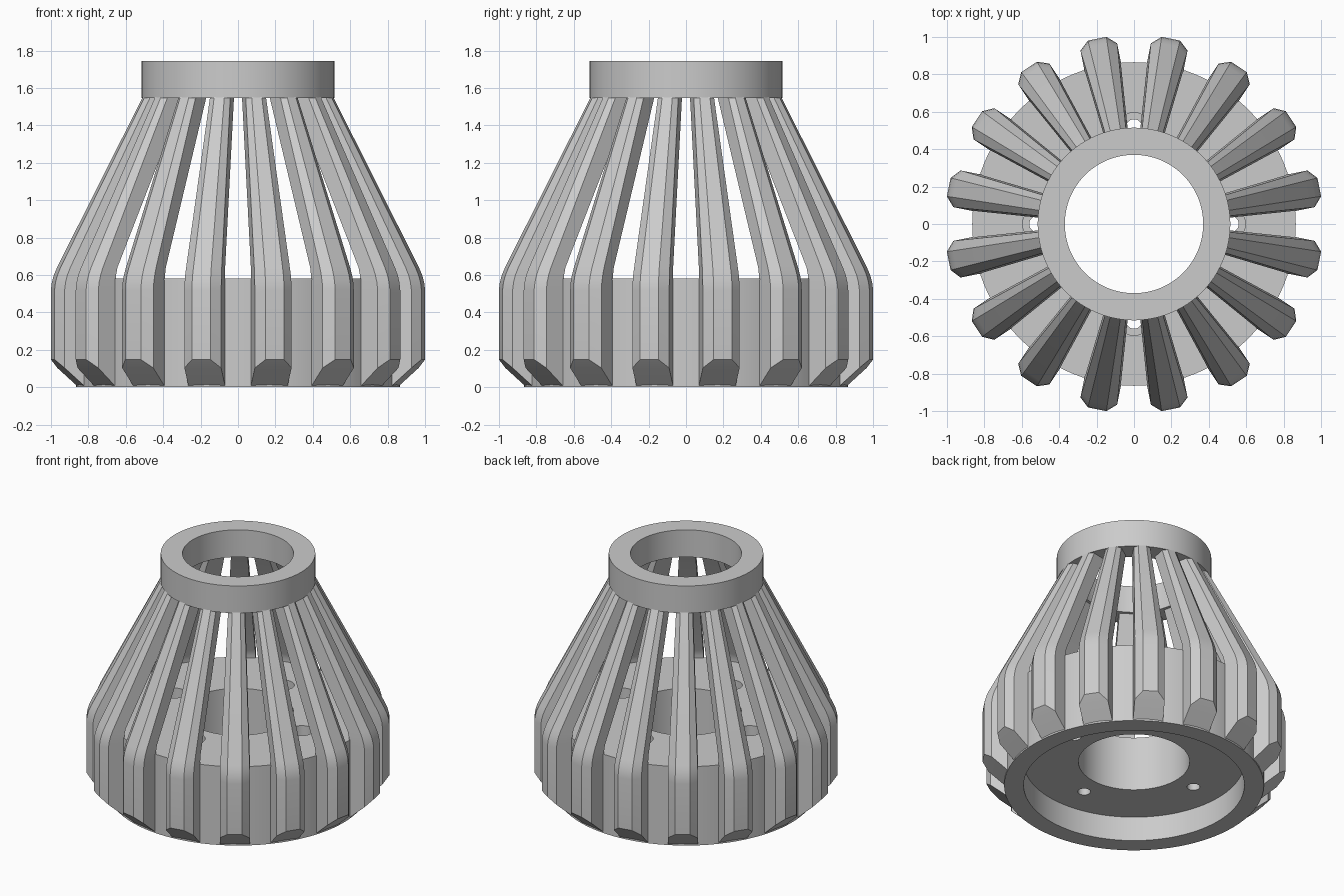
import bpy, bmesh, math
from mathutils import Matrix, Vector

if "Cube" in bpy.data.objects:
    bpy.data.objects.remove(bpy.data.objects["Cube"], do_unlink=True)

grey = bpy.data.materials.new("plain grey")
grey.use_nodes = True
grey.diffuse_color = (0.6, 0.6, 0.6, 1)
grey.node_tree.nodes["Principled BSDF"].inputs["Base Color"].default_value = (0.6, 0.6, 0.6, 1)


def make_object(name, bm):
    bmesh.ops.recalc_face_normals(bm, faces=bm.faces)
    mesh = bpy.data.meshes.new(name)
    bm.to_mesh(mesh)
    bm.free()
    mesh.materials.append(grey)
    obj = bpy.data.objects.new(name, mesh)
    bpy.context.collection.objects.link(obj)
    return obj


def activate(obj):
    bpy.ops.object.select_all(action="DESELECT")
    obj.select_set(True)
    bpy.context.view_layer.objects.active = obj


def smooth(obj):
    activate(obj)
    bpy.ops.object.shade_smooth_by_angle(angle=math.radians(30))


def revolve(bm, profile, segments, centre=(0, 0, 0)):
    """Spin a closed (radius, height) profile about a vertical axis."""
    c = Vector(centre)
    rings = []
    for i in range(segments):
        a = math.tau * i / segments
        rings.append([bm.verts.new(c + Vector((r * math.cos(a), r * math.sin(a), z)))
                      for r, z in profile])
    n = len(profile)
    for i in range(segments):
        a, b = rings[i], rings[(i + 1) % segments]
        for j in range(n):
            k = (j + 1) % n
            if profile[j][0] or profile[k][0]:
                bm.faces.new((a[j], b[j], b[k], a[k]))
    bmesh.ops.remove_doubles(bm, verts=bm.verts, dist=1e-5)


# Base drum with a central bore and a recess underneath
bm = bmesh.new()
revolve(bm, [(0.37, 0.18), (0.735, 0.18), (0.735, 0), (0.865, 0), (0.865, 0.58), (0.37, 0.58)], 96)
base = make_object("base_drum", bm)

# Four counterbored screw holes
bm = bmesh.new()
for k in range(4):
    a = k * math.pi / 2
    revolve(bm, [(0, 0.1), (0.043, 0.1), (0.043, 0.42), (0.079, 0.42), (0.079, 0.7), (0, 0.7)],
            32, (0.517 * math.cos(a), 0.517 * math.sin(a), 0))
cutter = make_object("screw_hole_cutter", bm)
cutter.hide_render = True
cut = base.modifiers.new("screw_holes", "BOOLEAN")
cut.object = cutter
cut.operation = "DIFFERENCE"
cut.solver = "EXACT"
activate(base)
bpy.ops.object.modifier_apply(modifier=cut.name)
bpy.data.objects.remove(cutter, do_unlink=True)
smooth(base)

# Collar at the top
bm = bmesh.new()
revolve(bm, [(0.37, 1.545), (0.515, 1.545), (0.515, 1.745), (0.37, 1.745)], 96)
smooth(make_object("top_collar", bm))

# Rib sections: height, outer radius, inner radius, half width
SECTIONS = [(0, 1.01, 0.85, 0.1), (0.52, 1.01, 0.85, 0.1), (0.56, 1.005, 0.85, 0.1),
            (0.6, 0.994, 0.85, 0.099), (0.64, 0.977, 0.84, 0.097), (1.555, 0.512, 0.385, 0.055)]


def rib_mesh(bm, angle):
    rings = []
    for i, (z, outer, inner, w) in enumerate(SECTIONS):
        bevel = 0.45 * w
        outline = [(-w, inner), (-w, outer - bevel), (-w / 2, outer),
                   (w / 2, outer), (w, outer - bevel), (w, inner)]
        # The foot is cut off along a 45 degree slope
        rings.append([bm.verts.new((r, t, max(0, r - 0.862) if i == 0 else z))
                      for t, r in outline])
    for a, b in zip(rings, rings[1:]):
        for j in range(6):
            k = (j + 1) % 6
            bm.faces.new((a[j], a[k], b[k], b[j]))
    foot = rings[0]
    bm.faces.new((foot[0], foot[1], foot[4], foot[5]))
    bm.faces.new(foot[1:5])
    bm.faces.new(rings[-1])
    bmesh.ops.rotate(bm, verts=bm.verts, cent=(0, 0, 0), matrix=Matrix.Rotation(angle, 3, "Z"))


# Sixteen ribs joining the drum to the collar
for k in range(16):
    bm = bmesh.new()
    rib_mesh(bm, math.tau * (k + 0.5) / 16)
    smooth(make_object(f"rib_{k + 1}", bm))
